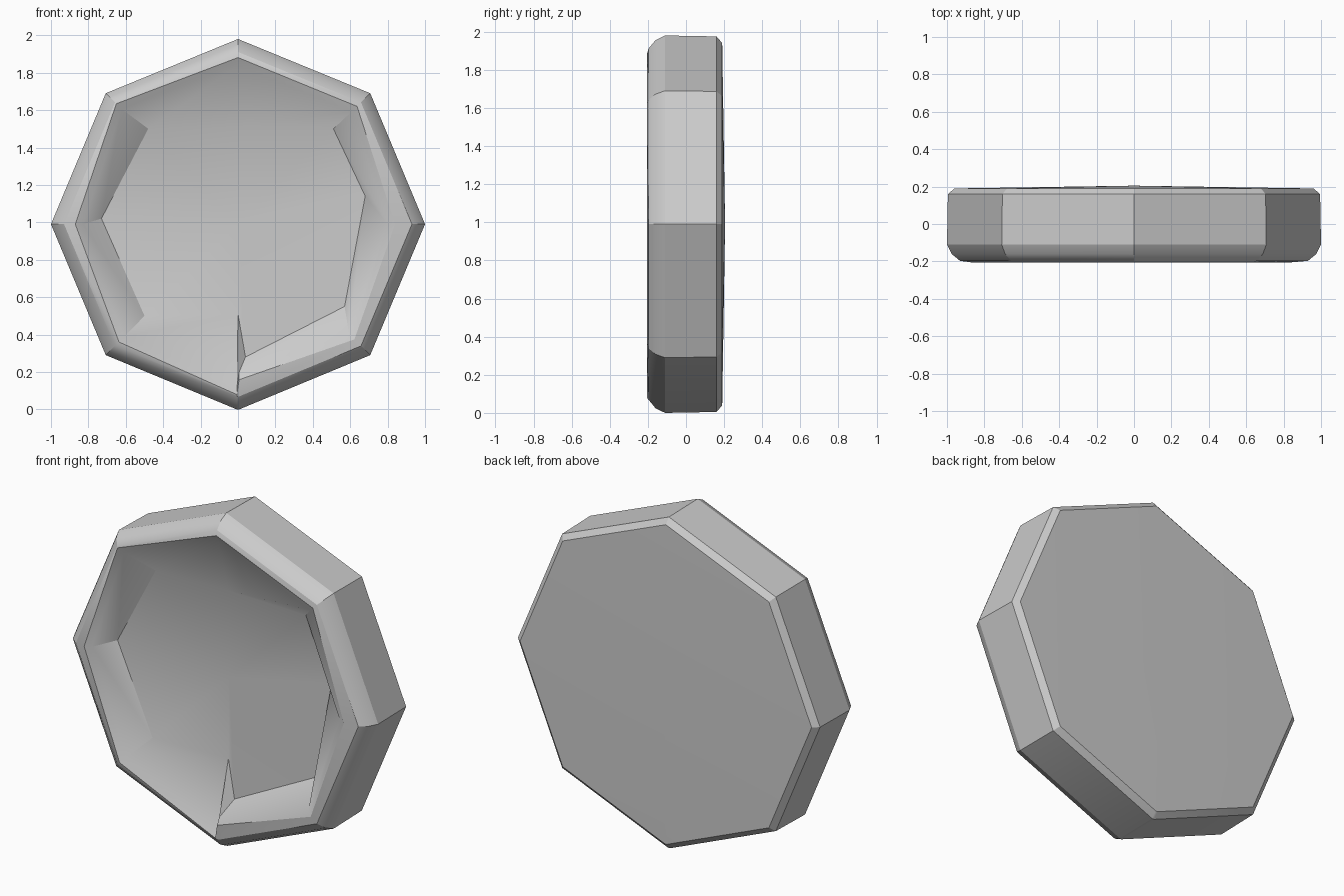
import bpy, bmesh
from math import cos, sin, radians

cube = bpy.data.objects.get("Cube")
if cube:
    bpy.data.objects.remove(cube)

grey = bpy.data.materials.new("plain_grey")
grey.use_nodes = True
colour = (0.6, 0.6, 0.6, 1)
grey.diffuse_color = colour
grey.node_tree.nodes["Principled BSDF"].inputs["Base Color"].default_value = colour

# Eight corners, the bottom one doubled to allow a step in the recess wall
angles = [0, 45, 90, 135, 180, 225, 269.6, 270.4, 315]
lip = [0.80, 0.86, 0.86, 0.88, 0.83, 0.86, 0.88, 0.80, 0.84]
floor = [(0.68, 1.14), (0.51, 1.5), (0, 1.51), (-0.48, 1.5), (-0.73, 1.02),
         (-0.5, 0.5), (0, 0.51), (0.04, 0.28), (0.57, 0.55)]
CENTRE = 0.99


def ring(bm, radii, y):
    """One octagonal loop of vertices at depth y."""
    return [bm.verts.new((r * cos(radians(a)), y, CENTRE + 0.99 * r * sin(radians(a))))
            for a, r in zip(angles, radii)]


def skin(bm, rings):
    """Join consecutive loops with faces."""
    n = len(angles)
    for a, b in zip(rings, rings[1:]):
        for i in range(n):
            j = (i + 1) % n
            bm.faces.new((a[i], a[j], b[j], b[i]))


def cap(bm, loop, y):
    """Close a loop with a shallow fan."""
    tip = bm.verts.new((0, y, CENTRE))
    for i, v in enumerate(loop):
        bm.faces.new((v, loop[(i + 1) % len(loop)], tip))


bm = bmesh.new()
n = len(angles)

# Back edge, outer wall and rounded rim
rings = [ring(bm, [r] * n, y) for r, y in
         [(0.96, 0.19), (0.995, 0.16), (1.0, -0.11), (0.975, -0.16), (0.93, -0.197)]]
rings.append(ring(bm, [r + 0.04 for r in lip], -0.205))
rings.append(ring(bm, lip, -0.185))

# Recess wall and floor
rings.append([bm.verts.new((x, -0.09, z)) for x, z in floor])
skin(bm, rings)
cap(bm, rings[-1], -0.085)

# Slightly domed back
cap(bm, rings[0], 0.205)

bmesh.ops.recalc_face_normals(bm, faces=bm.faces)
mesh = bpy.data.meshes.new("octagonal_tray")
bm.to_mesh(mesh)
bm.free()
mesh.materials.append(grey)
tray = bpy.data.objects.new("octagonal_tray", mesh)
bpy.context.collection.objects.link(tray)

# Soft shading along the rim, sharp corners elsewhere
bpy.context.view_layer.objects.active = tray
tray.select_set(True)
bpy.ops.object.shade_smooth_by_angle(angle=radians(25))
